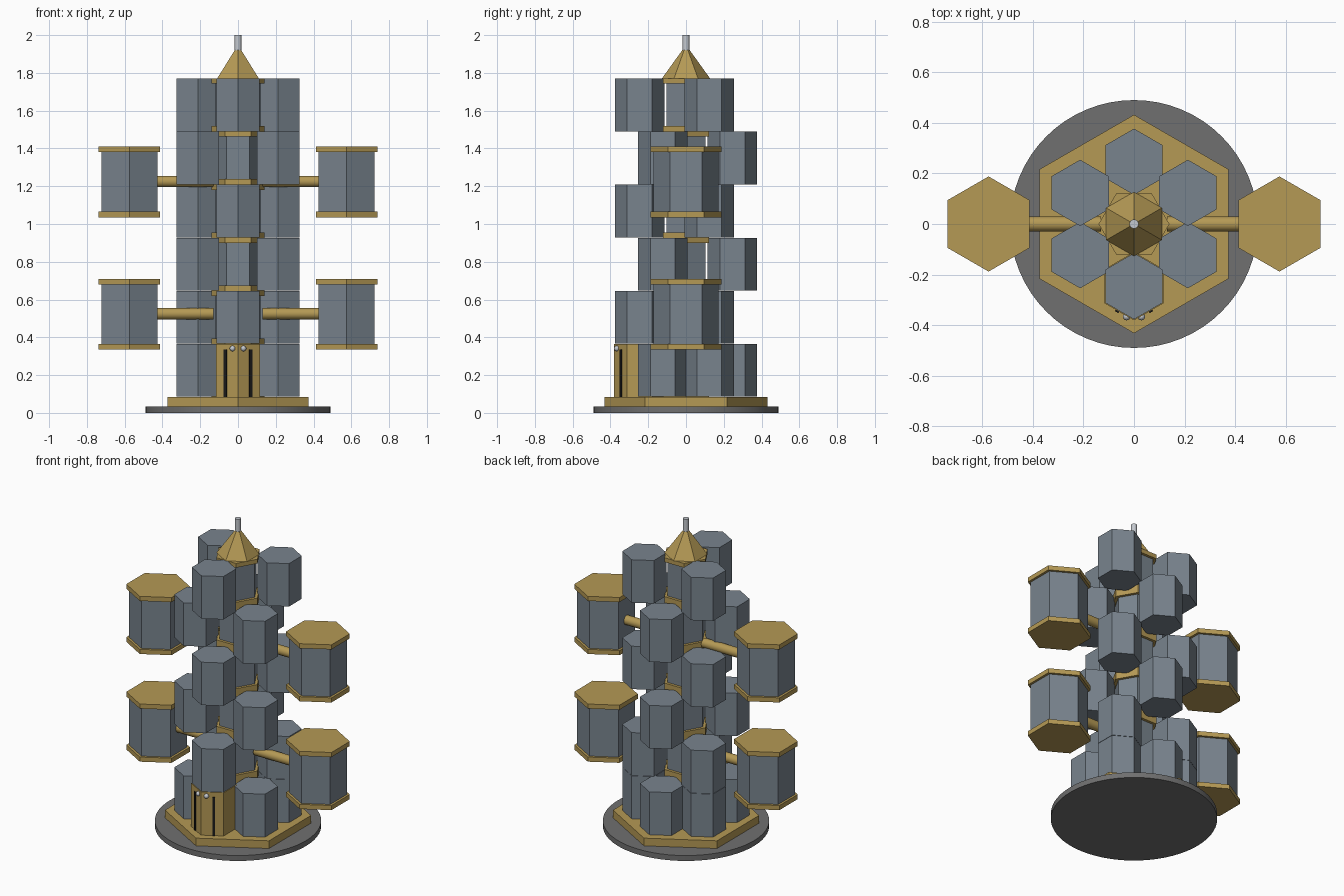
import bpy
from math import pi, sin, cos, radians

if "Cube" in bpy.data.objects:
    bpy.data.objects.remove(bpy.data.objects["Cube"])


def material(name, rgb):
    m = bpy.data.materials.new(name)
    m.diffuse_color = (*rgb, 1)
    m.use_nodes = True
    m.node_tree.nodes["Principled BSDF"].inputs["Base Color"].default_value = m.diffuse_color
    return m


STEEL = material("steel_blue", (0.19, 0.23, 0.27))
GOLD = material("gold", (0.46, 0.32, 0.09))
DARK = material("dark_grey", (0.16, 0.16, 0.16))
BLACK = material("black", (0.01, 0.01, 0.01))
SILVER = material("silver", (0.55, 0.58, 0.62))


def prism(name, x, y, z0, z1, r, mat, sides=6, turn=0.0, r_top=None):
    """Upright prism or taper; six-sided ones point along y when turn is 0."""
    bpy.ops.mesh.primitive_cone_add(
        vertices=sides, radius1=r, radius2=r if r_top is None else r_top,
        depth=z1 - z0, location=(x, y, (z0 + z1) / 2), rotation=(0, 0, turn))
    ob = bpy.context.object
    ob.name = name
    ob.data.materials.append(mat)
    return ob


def smooth():
    bpy.ops.object.shade_smooth_by_angle(angle=radians(35))


# Base
prism("base_disc", 0, 0, 0, 0.035, 0.49, DARK, 64)
smooth()
prism("base_plate", 0, 0, 0.035, 0.085, 0.432, GOLD)

# Six storeys: hexagonal core with collars, ringed by alternating modules
Z0, H, RING = 0.085, 0.281, 0.246
for level in range(6):
    a, b = Z0 + level * H, Z0 + (level + 1) * H
    prism("core", 0, 0, a, b, 0.12, STEEL, turn=pi / 6)
    prism("core_collar", 0, 0, a, a + 0.028, 0.14, GOLD, turn=pi / 6)
    prism("core_collar", 0, 0, b - 0.028, b, 0.14, GOLD, turn=pi / 6)
    for k in range(6):
        ang = radians(-90 + 60 * k)
        x, y = RING * cos(ang), RING * sin(ang)
        if level == 0 and k == 0:
            prism("entrance", x, y, a, b, 0.135, GOLD)
        elif level == 0 or (k + level) % 2:
            prism("module", x, y, a + 0.001, b - 0.001, 0.131, STEEL)

# Entrance slots and lamps
for s in (-1, 1):
    bpy.ops.mesh.primitive_cube_add(size=1, location=(s * 0.066, -0.343, 0.21),
                                    rotation=(0, 0, s * pi / 6))
    slot = bpy.context.object
    slot.name = "entrance_slot"
    slot.scale = (0.016, 0.012, 0.25)
    slot.data.materials.append(BLACK)
    bpy.ops.mesh.primitive_uv_sphere_add(segments=16, ring_count=8, radius=0.015,
                                         location=(s * 0.029, -0.366, 0.341))
    bpy.context.object.name = "entrance_lamp"
    bpy.context.object.data.materials.append(SILVER)
    smooth()

# Side pods on arms, two heights on both sides
for s in (-1, 1):
    for low, arm_z in ((0.335, 0.525), (1.035, 1.225)):
        x = s * 0.575
        prism("pod_body", x, 0, low + 0.03, low + 0.345, 0.171, STEEL)
        prism("pod_floor", x, 0, low, low + 0.03, 0.188, GOLD)
        prism("pod_roof", x, 0, low + 0.345, low + 0.375, 0.188, GOLD)
        bpy.ops.mesh.primitive_cylinder_add(
            vertices=16, radius=0.03, depth=0.31,
            location=(s * 0.285, 0, arm_z), rotation=(0, pi / 2, 0))
        bpy.context.object.name = "pod_arm"
        bpy.context.object.data.materials.append(GOLD)
        smooth()

# Roof and mast
prism("roof_cone", 0, 0, Z0 + 6 * H, 1.92, 0.127, GOLD, r_top=0.02)
prism("mast", 0, 0, 1.91, 2.0, 0.018, SILVER, 16)
smooth()
